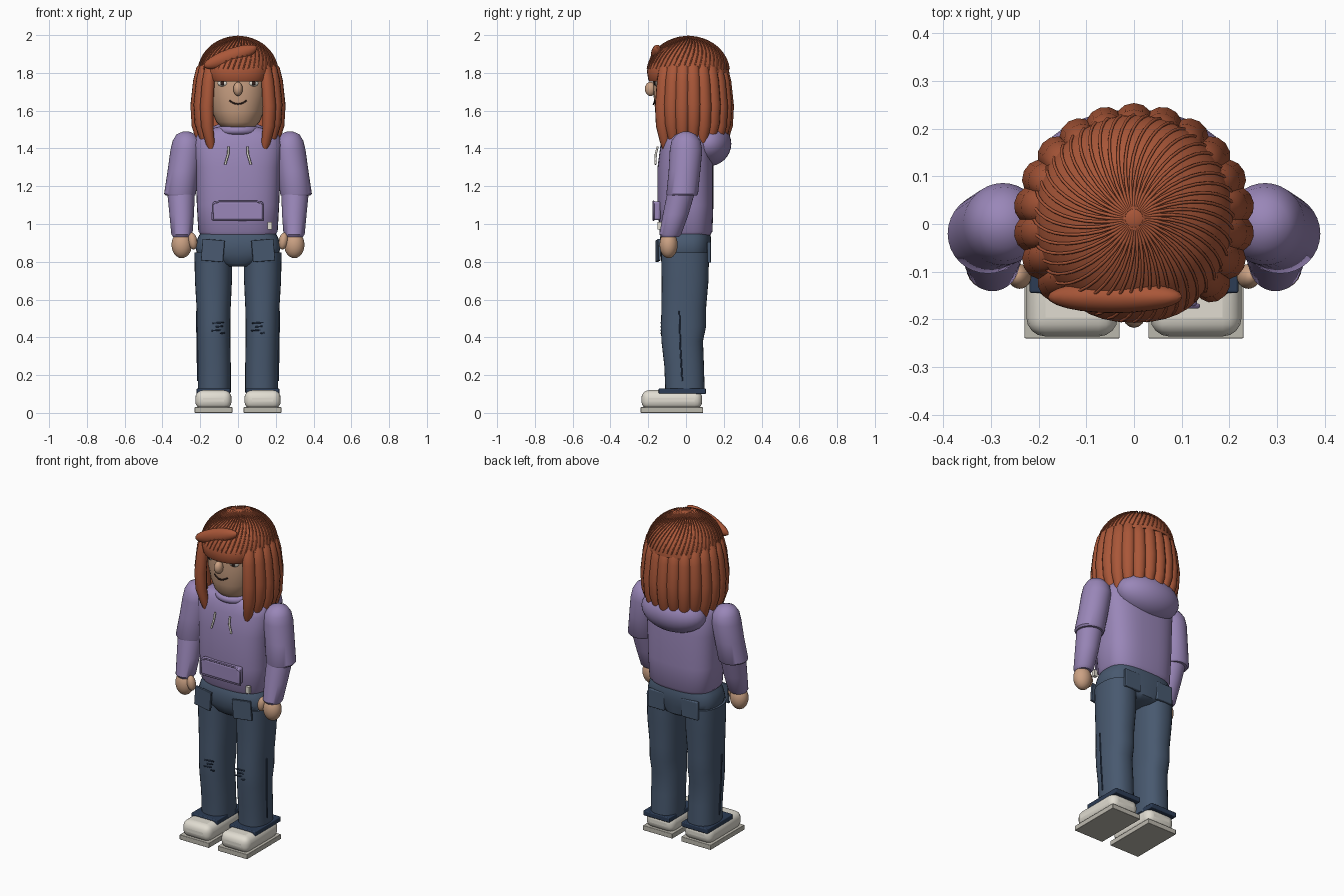
import bpy, bmesh
from math import sin, cos, pi, radians, copysign

if "Cube" in bpy.data.objects:
    bpy.data.objects.remove(bpy.data.objects["Cube"])

def material(name, col):
    m = bpy.data.materials.new(name)
    m.diffuse_color = (*col, 1)
    m.use_nodes = True
    m.node_tree.nodes["Principled BSDF"].inputs["Base Color"].default_value = m.diffuse_color
    return m

HAIR = material("hair_red", (0.40, 0.095, 0.04))
HOODIE = material("lavender", (0.32, 0.24, 0.48))
DENIM = material("denim", (0.065, 0.10, 0.16))
NAVY = material("dark_denim", (0.025, 0.045, 0.09))
SKIN = material("skin", (0.60, 0.36, 0.23))
CREAM = material("cream", (0.75, 0.72, 0.64))
SOLE = material("sole_grey", (0.50, 0.48, 0.42))
DARK = material("dark", (0.03, 0.015, 0.012))

def finish(name, bm, mat):
    bmesh.ops.recalc_face_normals(bm, faces=bm.faces)
    me = bpy.data.meshes.new(name)
    bm.to_mesh(me)
    bm.free()
    me.materials.append(mat)
    ob = bpy.data.objects.new(name, me)
    bpy.context.collection.objects.link(ob)
    return ob

def loft(name, mat, rings, n=2.0, seg=32, rot=0.0):
    """Skin horizontal superellipse rings (cx, cy, z, rx, ry)."""
    bm = bmesh.new()
    loops = []
    for cx, cy, z, rx, ry in rings:
        loop = []
        for i in range(seg):
            a = 2 * pi * i / seg
            u = rx * copysign(abs(cos(a)) ** (2 / n), cos(a))
            v = ry * copysign(abs(sin(a)) ** (2 / n), sin(a))
            loop.append(bm.verts.new((cx + u * cos(rot) - v * sin(rot), cy + u * sin(rot) + v * cos(rot), z)))
        loops.append(loop)
    for a, b in zip(loops, loops[1:]):
        for i in range(seg):
            j = (i + 1) % seg
            bm.faces.new((a[i], a[j], b[j], b[i]))
    bm.faces.new(loops[0])
    bm.faces.new(loops[-1])
    return finish(name, bm, mat)

def ball(name, mat, loc, radii, rot=(0, 0, 0), seg=24):
    bm = bmesh.new()
    bmesh.ops.create_uvsphere(bm, u_segments=seg, v_segments=seg // 2, radius=1)
    bmesh.ops.scale(bm, vec=radii, verts=bm.verts)
    ob = finish(name, bm, mat)
    ob.location, ob.rotation_euler = loc, rot
    return ob

def box(name, mat, loc, size, bevel=0.0, rot=(0, 0, 0)):
    bm = bmesh.new()
    bmesh.ops.create_cube(bm, size=1)
    bmesh.ops.scale(bm, vec=size, verts=bm.verts)
    ob = finish(name, bm, mat)
    ob.location, ob.rotation_euler = loc, rot
    if bevel:
        mod = ob.modifiers.new("bevel", "BEVEL")
        mod.width, mod.segments = bevel, 4
    return ob

def tubes(name, mat, paths, r):
    cu = bpy.data.curves.new(name, "CURVE")
    cu.dimensions, cu.bevel_depth, cu.bevel_resolution, cu.use_fill_caps = "3D", r, 1, True
    for pts in paths:
        sp = cu.splines.new("POLY")
        sp.points.add(len(pts) - 1)
        for p, co in zip(sp.points, pts):
            p.co = (*co, 1)
    cu.materials.append(mat)
    ob = bpy.data.objects.new(name, cu)
    bpy.context.collection.objects.link(ob)

# Torso, collar, hood
loft("hoodie_body", HOODIE, [(0, 0, 0.935, .19, .125), (0, 0, 0.96, .21, .14), (0, -.003, 1.1, .218, .148),
     (0, -.003, 1.3, .225, .148), (0, 0, 1.42, .235, .135), (0, 0, 1.47, .22, .12),
     (0, 0, 1.50, .17, .105), (0, 0, 1.515, .10, .09)], n=2.8, seg=40)
bpy.ops.mesh.primitive_torus_add(location=(0, -.02, 1.495), major_radius=.095, minor_radius=.022)
collar = bpy.context.object
collar.name = "collar"
collar.data.materials.append(HOODIE)
ball("hood", HOODIE, (0, .115, 1.425), (.205, .125, .12), seg=32)

# Hoodie details
box("front_pocket", HOODIE, (0, -.155, 1.07), (.265, .04, .10), .012)
tubes("pocket_seam", HOODIE, [[(-.135, -.172, 1.02), (.135, -.172, 1.02), (.135, -.172, 1.105),
      (.10, -.172, 1.12), (-.10, -.172, 1.12), (-.135, -.172, 1.105), (-.135, -.172, 1.02)]], .005)
tubes("drawstrings", CREAM, [[(s * .05, -.15, 1.41), (s * .052, -.16, 1.37), (s * .068, -.162, 1.315)] for s in (-1, 1)], .006)
box("hem_tag", CREAM, (.168, -.14, .99), (.024, .02, .04))

# Arms and hands
for s, side in ((-1, "left"), (1, "right")):
    loft(side + "_upper_sleeve", HOODIE, [(s * .305, -.022, 1.15, .078, .078), (s * .307, -.02, 1.16, .084, .084),
         (s * .29, -.008, 1.28, .083, .084), (s * .275, 0, 1.39, .083, .086), (s * .272, 0, 1.44, .074, .077),
         (s * .275, 0, 1.475, .05, .05), (s * .275, 0, 1.49, .015, .015)])
    loft(side + "_lower_sleeve", HOODIE, [(s * .297, -.085, .93, .045, .045), (s * .297, -.083, .945, .056, .058),
         (s * .298, -.055, 1.05, .065, .068), (s * .302, -.025, 1.17, .073, .073)])
    ball(side + "_hand", SKIN, (s * .298, -.092, .89), (.054, .048, .071))
    ball(side + "_thumb", SKIN, (s * .24, -.11, .91), (.024, .026, .045), (0, s * .15, 0))

# Hips and legs
loft("hips", DENIM, [(0, 0, .775, .06, .10), (0, 0, .79, .10, .12), (0, -.005, .84, .215, .133),
     (0, -.005, .88, .228, .137), (0, -.003, .93, .212, .135), (0, 0, .965, .19, .12)], n=2.8)
for s, side in ((-1, "left"), (1, "right")):
    loft(side + "_leg", DENIM, [(s * .125, -.005, .11, .087, .104), (s * .125, -.01, .25, .087, .105),
         (s * .128, -.02, .38, .087, .11), (s * .129, -.013, .46, .088, .12), (s * .129, -.012, .55, .09, .118),
         (s * .13, -.005, .70, .098, .124), (s * .131, -.005, .85, .10, .127)], n=2.3)
    box(side + "_trouser_cuff", NAVY, (s * .13, -.02, .115), (.178, .25, .03), .005)
    box(side + "_front_pocket_patch", DENIM, (s * .133, -.148, .86), (.118, .014, .115), .003, (0, s * -.08, s * .12))
    box(side + "_back_pocket_patch", DENIM, (s * .115, .122, .85), (.11, .02, .11), .005)
    tubes(side + "_side_seam", NAVY, [[(s * .213, -.02, .17), (s * .216, -.03, .35), (s * .219, -.035, .54)]], .004)
    tubes(side + "_knee_rips", NAVY, [[(s * .105 + o, -.131, z), (s * .105 + o + w, -.131, z + .004)]
          for o, w, z in ((-.03, .06, .475), (-.015, .04, .455), (-.035, .05, .435), (.01, .025, .42))], .004)
    # Shoes
    box(side + "_shoe_sole", SOLE, (s * .13, -.075, .015), (.20, .33, .03), .003)
    box(side + "_shoe_upper", CREAM, (s * .13, -.075, .07), (.192, .322, .10), .04)

# Head and face
loft("neck", SKIN, [(0, 0, 1.45, .075, .075), (0, 0, 1.56, .075, .075)])
loft("head", SKIN, [(0, -.01, 1.50, .05, .07), (0, -.01, 1.51, .085, .11), (0, -.005, 1.54, .115, .142),
     (0, 0, 1.60, .14, .163), (0, 0, 1.68, .158, .172), (0, 0, 1.77, .168, .175), (0, 0, 1.86, .16, .165),
     (0, 0, 1.92, .12, .12)], n=2.2)
ball("nose", SKIN, (0, -.188, 1.715), (.025, .03, .038), seg=16)
for s, side in ((-1, "left"), (1, "right")):
    ball(side + "_eye", CREAM, (s * .082, -.152, 1.745), (.028, .014, .017), (0, 0, s * .3), 16)
    ball(side + "_pupil", DARK, (s * .082, -.164, 1.745), (.011, .006, .012), seg=12)
tubes("mouth", DARK, [[(x, -.172 + x * x * 4, 1.635 + x * x * 9) for x in (-.045, -.03, -.015, 0, .015, .03, .045)]], .0045)

# Hair cap with raised strands
CY, CZ = .012, 1.80
def dome(t, r, h):
    return r * cos(t), CZ + h * sin(t)
cap = []
for i in range(13):
    r, z = dome(i / 12 * radians(87), .211, .183)
    cap.append((0, CY, z, r, r * 1.03))
loft("hair_cap", HAIR, cap, seg=48)
strands = []
for k in range(48):
    path = []
    for i in range(11):
        t = radians(6 + 79 * i / 10)
        r, z = dome(t, .212, .193)
        a = 2 * pi * k / 48 + 0.45 * (i / 10)
        path.append((r * cos(a), CY + r * 1.03 * sin(a), z))
    strands.append(path)
tubes("hair_strands", HAIR, strands, .0035)
ball("crown_knot", HAIR, (0, CY, 1.985), (.028, .028, .012), seg=20)

# Fringe and swept lock
loft("fringe", HAIR, [(0, -.095, 1.755, .14, .10), (0, -.095, 1.765, .148, .105), (0, -.095, 1.81, .157, .112),
     (0, -.09, 1.85, .15, .105), (0, -.08, 1.88, .12, .08)], n=2.2)
ball("swept_lock", HAIR, (-.04, -.153, 1.885), (.15, .034, .043), (0, -.34, 0))

# Hanging locks round the sides and back
COUNT = 17
for k in range(COUNT):
    a = radians(-41 + 262 * k / (COUNT - 1))
    c, s = cos(a), sin(a)
    drop = 1.335 + .02 * (k % 2)
    rings = []
    for f, d, rad, wid in ((0, -.03, .012, .02), (.06, -.012, .026, .033), (.2, .0, .032, .037), (.45, .012, .034, .039),
                           (.65, .008, .032, .036), (.82, -.012, .024, .026), (.94, -.03, .013, .013), (1, -.04, .003, .003)):
        rings.append(((.208 + d) * c, .01 + (.198 + d) * s, 1.86 + (drop - 1.86) * f, rad, wid))
    loft("hair_lock_%02d" % (k + 1), HAIR, rings, seg=12, rot=a)

# Smooth shading with sharp edges kept
bpy.ops.object.select_all(action="DESELECT")
for ob in bpy.data.objects:
    if ob.type == "MESH":
        ob.select_set(True)
        bpy.context.view_layer.objects.active = ob
bpy.ops.object.shade_smooth_by_angle(angle=radians(40))
